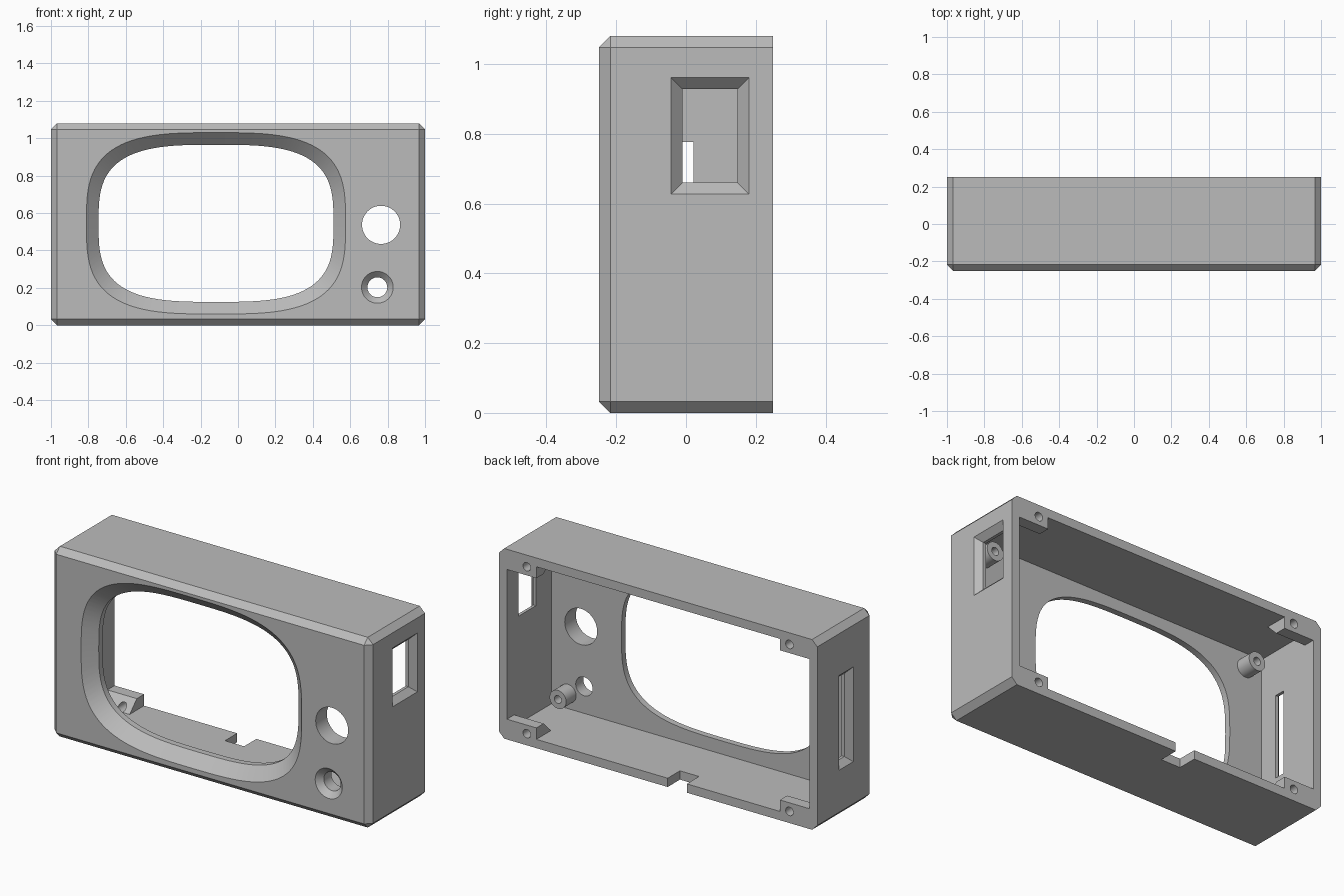
import bpy
import bmesh
import math

if "Cube" in bpy.data.objects:
    bpy.data.objects.remove(bpy.data.objects["Cube"], do_unlink=True)

H = 1.08        # case height
MID = H / 2
WALL = 0.05
FRONT, BACK, INNER = -0.25, 0.25, -0.15

grey = bpy.data.materials.new("plain grey")
grey.use_nodes = True
grey.diffuse_color = (0.5, 0.5, 0.5, 1)
grey.node_tree.nodes["Principled BSDF"].inputs["Base Color"].default_value = (0.5, 0.5, 0.5, 1)


def solid(name, points):
    """Convex solid around the given points."""
    bm = bmesh.new()
    for p in points:
        bm.verts.new(p)
    bmesh.ops.convex_hull(bm, input=bm.verts)
    bmesh.ops.dissolve_limit(bm, angle_limit=0.002, verts=bm.verts, edges=bm.edges)
    bmesh.ops.recalc_face_normals(bm, faces=bm.faces)
    mesh = bpy.data.meshes.new(name)
    bm.to_mesh(mesh)
    bm.free()
    mesh.materials.append(grey)
    obj = bpy.data.objects.new(name, mesh)
    bpy.context.collection.objects.link(obj)
    return obj


def box(name, x0, x1, y0, y1, z0, z1):
    return solid(name, [(x, y, z) for x in (x0, x1) for y in (y0, y1) for z in (z0, z1)])


def oval(cx, cz, rx, rz, y, power=2, count=48):
    """Ring facing the front; a power above 2 squares it off."""
    ring = []
    for i in range(count):
        a = math.tau * i / count
        c, s = math.cos(a), math.sin(a)
        ring.append((cx + rx * math.copysign(abs(c) ** (2 / power), c), y,
                     cz + rz * math.copysign(abs(s) ** (2 / power), s)))
    return ring


def rod(name, x, z, r, y0, y1):
    return solid(name, oval(x, z, r, r, y0) + oval(x, z, r, r, y1))


def combine(target, other, operation):
    mod = target.modifiers.new("combine", 'BOOLEAN')
    mod.operation = operation
    mod.solver = 'EXACT'
    mod.object = other
    bpy.context.view_layer.objects.active = target
    bpy.ops.object.modifier_apply(modifier=mod.name)
    bpy.data.objects.remove(other, do_unlink=True)


def cut(tool):
    combine(case, tool, 'DIFFERENCE')


def add(part):
    combine(case, part, 'UNION')


# Outer shell with chamfered edges, open at the back
c = 0.033
shell = []
for sx in (-1, 1):
    for sz in (-1, 1):
        shell.append((sx * (1 - c), FRONT, MID + sz * (MID - c)))
        for y in (FRONT + c, BACK):
            shell += [(sx, y, MID + sz * (MID - c)), (sx * (1 - c), y, MID + sz * MID)]
case = solid("case", shell)
cut(box("cavity", -1 + WALL, 1 - WALL, INNER, 0.4, WALL, H - WALL))

# Corner screw blocks with sloped fronts, and posts on the front wall
for sx in (-1, 1):
    for sz in (-1, 1):
        profile = [(BACK, 0.115), (BACK - 0.065, 0.115), (BACK - 0.15, 0.03), (BACK, 0.03)]
        add(solid("block", [(sx * x, y, MID + sz * (MID - d))
                            for x in (0.765, 0.975) for y, d in profile]))
        cut(rod("block_hole", sx * 0.825, MID + sz * (MID - 0.066), 0.024, 0.12, 0.3))
        add(rod("post", sx * 0.847, MID + sz * 0.404, 0.052, INNER - 0.02, -0.06))
        cut(rod("post_hole", sx * 0.847, MID + sz * 0.404, 0.022, INNER, 0))

# Screen opening: flared front, straight throat
sx, sz, flare, e = -0.1175, 0.545, 0.065, 0.01
cut(solid("screen_flare", oval(sx, sz, 0.693 + e, 0.485 + e, FRONT - e, 3.2, 96)
          + oval(sx, sz, 0.628, 0.42, FRONT + flare, 3.2, 96)))
cut(solid("screen_throat", oval(sx, sz, 0.628, 0.42, FRONT + flare - e, 3.2, 96)
          + oval(sx, sz, 0.628, 0.42, INNER + 0.05, 3.2, 96)))

# Large round hole and small countersunk hole
cut(rod("large_hole", 0.765, 0.537, 0.102, -0.3, -0.1))
cut(solid("countersink", oval(0.745, 0.203, 0.085 + e, 0.085 + e, FRONT - e)
          + oval(0.745, 0.203, 0.053, 0.053, FRONT + 0.032)))
cut(rod("small_hole", 0.745, 0.203, 0.053, -0.24, -0.1))


def side_port(name, side, y0, y1, z0, z1):
    """Bevelled rectangular port through a side wall."""
    b = 0.033
    cut(solid(name, [(side * x, y, z) for x, g in ((1 + e, b + e), (1 - b, 0))
                     for y in (y0 - g, y1 + g) for z in (z0 - g, z1 + g)]))
    xs = sorted((side * 0.9, side * (1 - b + e)))
    cut(box(name, xs[0], xs[1], y0, y1, z0, z1))


side_port("right_port", 1, -0.01, 0.148, 0.66, 0.928)
side_port("left_slot", -1, -0.04, 0.022, 0.305, 0.777)

# Cable notch in the floor at the back
cut(box("notch", -0.18, -0.06, BACK - 0.11, 0.4, -0.1, 0.08))

bpy.ops.object.select_all(action='DESELECT')
case.select_set(True)
bpy.context.view_layer.objects.active = case
bpy.ops.object.shade_smooth_by_angle(angle=math.radians(25))
